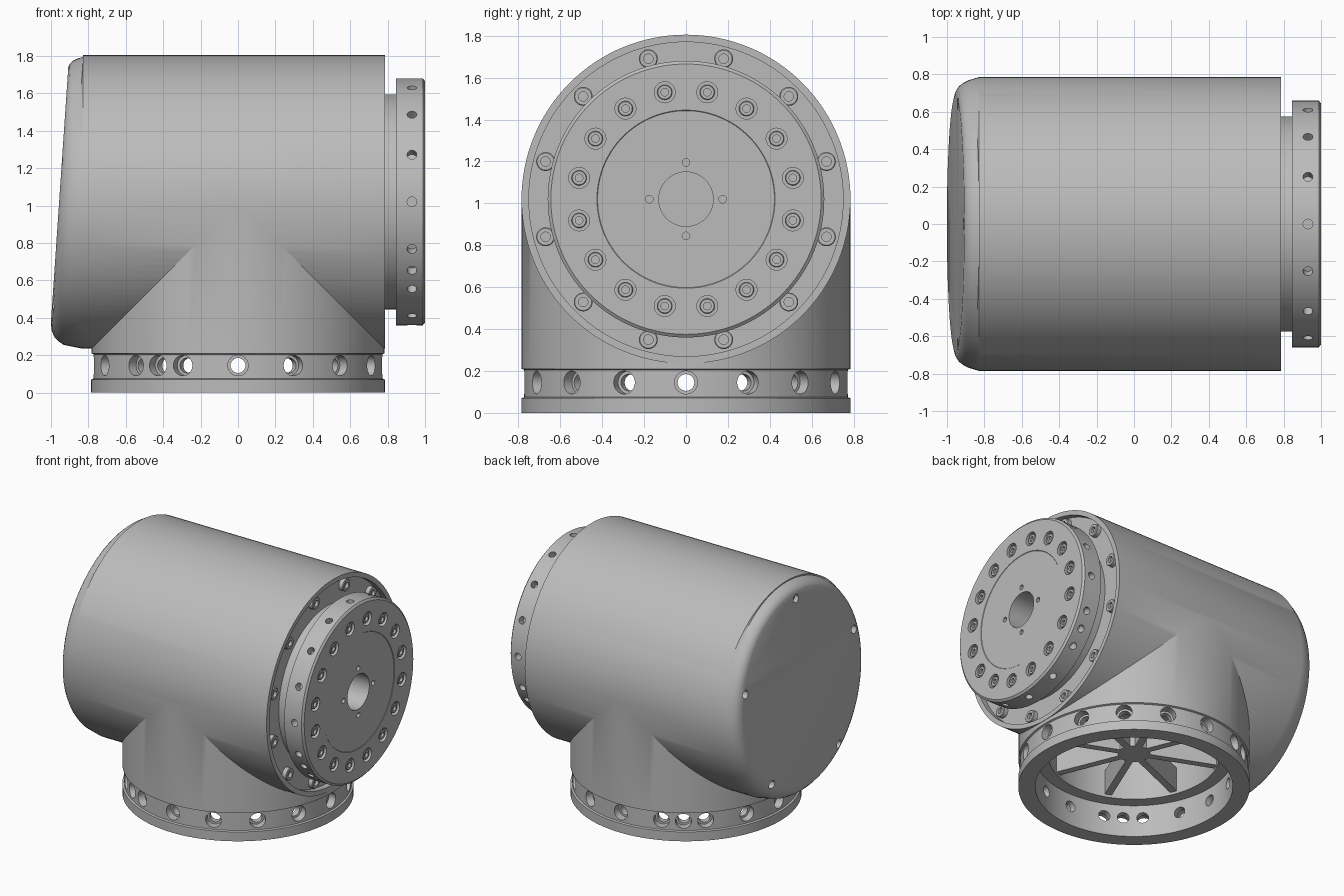
import bpy, bmesh
from math import radians, sin, cos, tau
from mathutils import Matrix, Vector

if "Cube" in bpy.data.objects:
    bpy.data.objects.remove(bpy.data.objects["Cube"])

AXIS = 1.02          # height of the horizontal axis
R = 0.785            # radius of the housing
TO_X = Matrix.Rotation(radians(90), 4, 'Y')
SWING = [22.5 * i for i in range(16)] + [123.75, 236.25]

metal = bpy.data.materials.new("machined_grey")
metal.use_nodes = True
GREY = (0.5, 0.5, 0.5, 1)
metal.diffuse_color = GREY
metal.node_tree.nodes["Principled BSDF"].inputs["Base Color"].default_value = GREY


def move(x, y, z):
    return Matrix.Translation((x, y, z))


def turn(deg, axis):
    return Matrix.Rotation(radians(deg), 4, axis)


def lathe(bm, profile, matrix=Matrix(), sides=24):
    """Closed solid of revolution about local z from (radius, height) pairs."""
    rings = []
    for r, h in profile:
        ring = [bm.verts.new(matrix @ Vector((r * cos(tau * i / sides), r * sin(tau * i / sides), h)))
                for i in range(sides)]
        rings.append(ring)
    for a, b in zip(rings, rings[1:]):
        for i in range(sides):
            j = (i + 1) % sides
            bm.faces.new((a[i], a[j], b[j], b[i]))
    bm.faces.new(rings[0][::-1])
    bm.faces.new(rings[-1])


def finish(name, bm):
    bmesh.ops.recalc_face_normals(bm, faces=bm.faces)
    mesh = bpy.data.meshes.new(name)
    bm.to_mesh(mesh)
    bm.free()
    mesh.materials.append(metal)
    ob = bpy.data.objects.new(name, mesh)
    bpy.context.collection.objects.link(ob)
    return ob


def combine(ob, other, operation):
    """Apply a boolean and remove the helper."""
    mod = ob.modifiers.new(operation, 'BOOLEAN')
    mod.operation, mod.object, mod.solver = operation, other, 'EXACT'
    graph = bpy.context.evaluated_depsgraph_get()
    mesh = bpy.data.meshes.new_from_object(ob.evaluated_get(graph))
    ob.modifiers.clear()
    ob.data = mesh
    bpy.data.objects.remove(other)


def smooth(ob):
    bpy.ops.object.select_all(action='DESELECT')
    ob.select_set(True)
    bpy.context.view_layer.objects.active = ob
    bpy.ops.object.shade_smooth_by_angle(angle=radians(25))


def around_x(count, start, radius, x):
    """Placements on a bolt circle, local z along +x."""
    return [move(x, 0, AXIS) @ turn(start + 360 * i / count, 'X') @ move(0, radius, 0) @ TO_X
            for i in range(count)]


# Horizontal housing with a tilted, rounded end
bm = bmesh.new()
lathe(bm, [(0.685, -0.954), (0.715, -0.947), (0.738, -0.932), (0.755, -0.91),
           (0.77, -0.88), (R, -0.83), (R, 0.786)], move(0, 0, AXIS) @ TO_X, 128)
for v in bm.verts:
    if v.co.x < -0.84:
        r = Vector((v.co.y, v.co.z - AXIS)).length
        v.co.x += 0.068 * (v.co.z - AXIS)
        v.co.z += 0.35 * (R - r)
housing = finish("housing", bm)

# Vertical socket with its grooved bolt band
bm = bmesh.new()
lathe(bm, [(R, 0), (R, 0.07), (0.772, 0.075), (0.772, 0.205), (0.784, 0.21), (0.784, 1.0)], sides=128)
combine(housing, finish("socket", bm), 'UNION')

# Underside cavity
bm = bmesh.new()
lathe(bm, [(0.67, -0.1), (0.67, 0.24), (0.58, 0.24), (0.58, 0.7)], sides=96)
combine(housing, finish("cavity_cutter", bm), 'DIFFERENCE')

# Front recess
bm = bmesh.new()
lathe(bm, [(0.75, 0.74), (0.75, 0.9)], move(0, 0, AXIS) @ TO_X, 128)
combine(housing, finish("recess_cutter", bm), 'DIFFERENCE')

# Stepped holes in the band and small holes in the end cap
bm = bmesh.new()
for a in SWING:
    lathe(bm, [(0.04, 0.6), (0.04, 0.715), (0.055, 0.715), (0.055, 0.85)],
          move(0, 0, 0.145) @ turn(a, 'Z') @ TO_X)
for m in around_x(5, 90, 0.675, -1.05):
    lathe(bm, [(0.03, 0), (0.03, 0.17)], m, 16)
combine(housing, finish("hole_cutter", bm), 'DIFFERENCE')
smooth(housing)

# Ribs inside the socket
bm = bmesh.new()
for i in range(8):
    m = turn(22.5 + 45 * i, 'Z') @ move(0.34, 0, 0.35) @ Matrix.Diagonal((0.52, 0.05, 0.18, 1))
    bmesh.ops.create_cube(bm, size=1, matrix=m)
lathe(bm, [(0.11, 0.26), (0.11, 0.44)], sides=32)
smooth(finish("inner_ribs", bm))

# Output flange with neck
bm = bmesh.new()
lathe(bm, [(0.575, 0.72), (0.575, 0.845), (0.66, 0.845), (0.66, 0.988), (0.645, 1.0),
           (0.425, 1.0), (0.422, 0.997)], move(0, 0, AXIS) @ TO_X, 128)
flange = finish("output_flange", bm)
bm = bmesh.new()
lathe(bm, [(0.13, 0.75), (0.13, 1.1)], move(0, 0, AXIS) @ TO_X, 48)
for m in around_x(16, 11.25, 0.52, 0.965):
    lathe(bm, [(0.05, 0), (0.05, 0.1)], m)
for m in around_x(4, 0, 0.175, 0.94):
    lathe(bm, [(0.018, 0), (0.018, 0.1)], m, 16)
for a in SWING:
    lathe(bm, [(0.026, 0.6), (0.026, 0.7)], move(0.93, 0, AXIS) @ turn(a, 'X'), 16)
combine(flange, finish("flange_cutter", bm), 'DIFFERENCE')
smooth(flange)


# Socket-head screws: flange circle and housing circle
def screws(name, places, radius, height):
    bm = bmesh.new()
    for m in places:
        lathe(bm, [(radius * 0.5, height * 0.4), (radius * 0.5, height), (radius * 0.9, height),
                   (radius, height * 0.9), (radius, -0.005)], m @ move(0, 0, 0), 24)
    smooth(finish(name, bm))


screws("flange_screws", around_x(16, 11.25, 0.52, 0.965), 0.036, 0.028)
screws("housing_screws", around_x(12, 15, 0.694, 0.74), 0.045, 0.035)
